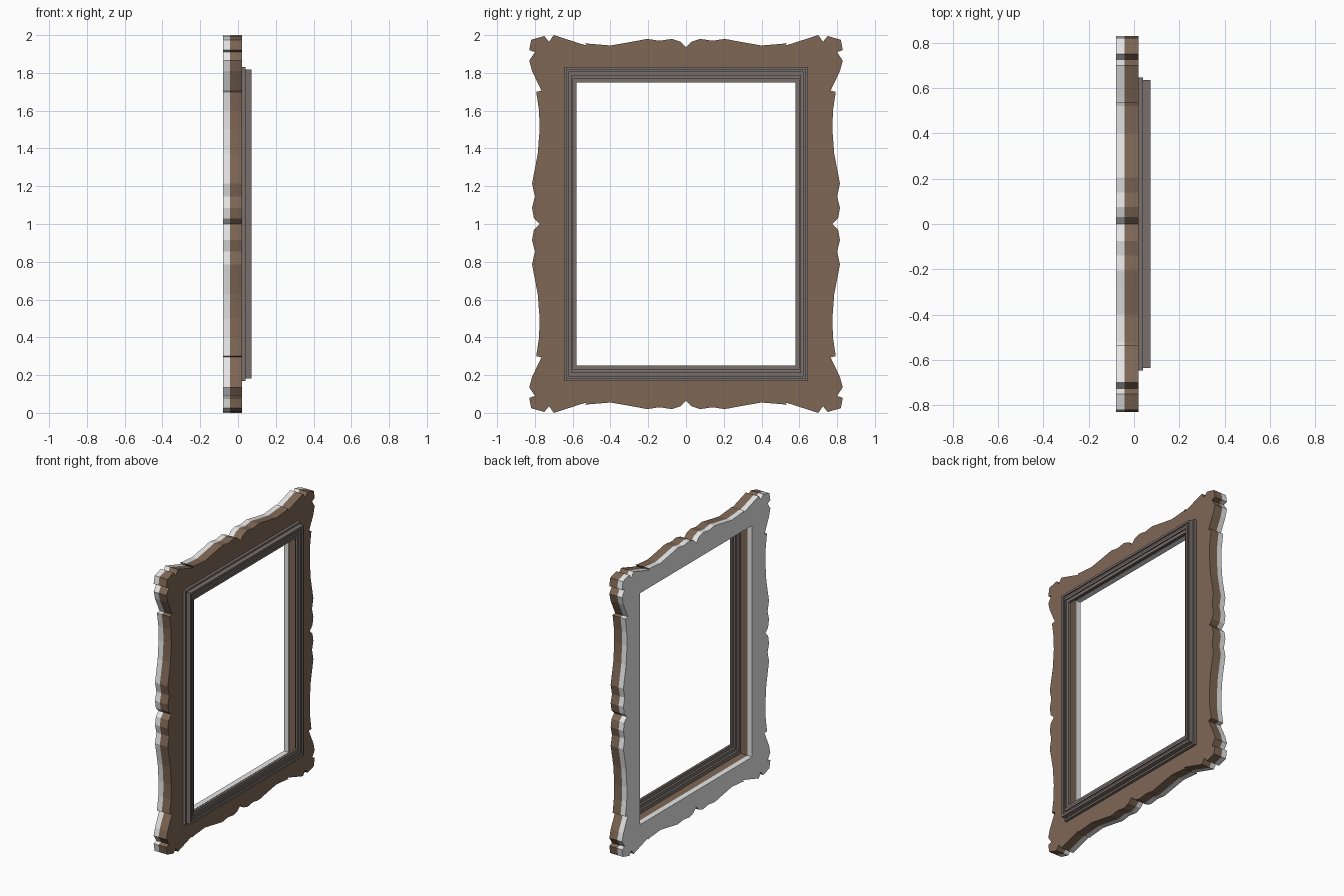
import bpy, bmesh
from mathutils import Vector

if "Cube" in bpy.data.objects:
    bpy.data.objects.remove(bpy.data.objects["Cube"])

def material(name, rgb):
    m = bpy.data.materials.new(name)
    m.diffuse_color = (*rgb, 1)
    m.use_nodes = True
    m.node_tree.nodes["Principled BSDF"].inputs["Base Color"].default_value = m.diffuse_color
    return m

BROWN = material("brown wood", (0.21, 0.136, 0.091))
PALE = material("pale backing", (0.8, 0.8, 0.8))
TAUPE = material("taupe trim", (0.19, 0.16, 0.15))

# Carved outline, one quarter, measured from the frame centre (y, z)
QUARTER = [(0, .935), (.03, .965), (.075, .98), (.14, .97), (.205, .98), (.285, .965),
           (.40, .945), (.52, .955), (.535, .96), (.525, .945), (.56, .955), (.70, 1.0),
           (.725, .965), (.75, .995), (.82, .975), (.83, .92), (.80, .91), (.83, .865),
           (.815, .81), (.765, .705), (.793, .70), (.778, .60), (.775, .50), (.785, .37),
           (.815, .215), (.80, .145), (.815, .085), (.805, .03), (.775, 0)]
lower = [(y, -z) for y, z in reversed(QUARTER[:-1])]
right = QUARTER + lower
OUTLINE = right + [(-y, z) for y, z in reversed(right[1:-1])]

def finish(name, bm, mat):
    bmesh.ops.recalc_face_normals(bm, faces=bm.faces)
    me = bpy.data.meshes.new(name)
    bm.to_mesh(me)
    bm.free()
    me.materials.append(mat)
    ob = bpy.data.objects.new(name, me)
    bpy.context.collection.objects.link(ob)
    return ob

def rect(hy, hz):
    return [(-hy, -hz), (hy, -hz), (hy, hz), (-hy, hz)]

def plate(name, hole, x0, x1, mat):
    """Carved slab with a rectangular opening, between x0 and x1."""
    bm = bmesh.new()
    edges = []
    for loop in (OUTLINE, hole):
        vs = [bm.verts.new((x0, y, z + 1)) for y, z in loop]
        edges += [bm.edges.new((vs[i - 1], vs[i])) for i in range(len(vs))]
    bmesh.ops.triangle_fill(bm, use_beauty=True, use_dissolve=False,
                            edges=edges, normal=Vector((1, 0, 0)))
    ext = bmesh.ops.extrude_face_region(bm, geom=bm.faces[:], use_keep_orig=True)
    moved = [g for g in ext["geom"] if isinstance(g, bmesh.types.BMVert)]
    bmesh.ops.translate(bm, verts=moved, vec=(x1 - x0, 0, 0))
    return finish(name, bm, mat)

def moulding(name, profile, hy, hz, mat):
    """Sweep a closed (offset, x) profile around a mitred rectangle."""
    bm = bmesh.new()
    rings = [[bm.verts.new((x, y, z + 1)) for y, z in rect(hy + d, hz + d * 1.25)]
             for d, x in profile]
    for a, b in zip(rings, rings[1:] + rings[:1]):
        for i in range(4):
            j = (i + 1) % 4
            bm.faces.new((a[i], a[j], b[j], b[i]))
    return finish(name, bm, mat)

# Pale backing board and carved wooden face
plate("backing_board", rect(.627, .82), -.08, -.042, PALE)
plate("carved_frame", rect(.632, .822), -.042, .02, BROWN)

# Stepped inner trim
PROFILE = [(.065, .015), (.065, .04), (.055, .04), (.055, .072), (.043, .072), (.043, .062),
           (.030, .062), (.030, .070), (.017, .070), (.017, .062), (0, .062),
           (0, .045), (.018, .045), (.018, .03), (.036, .03), (.036, .015)]
moulding("inner_trim", PROFILE, .58, .75, TAUPE)
